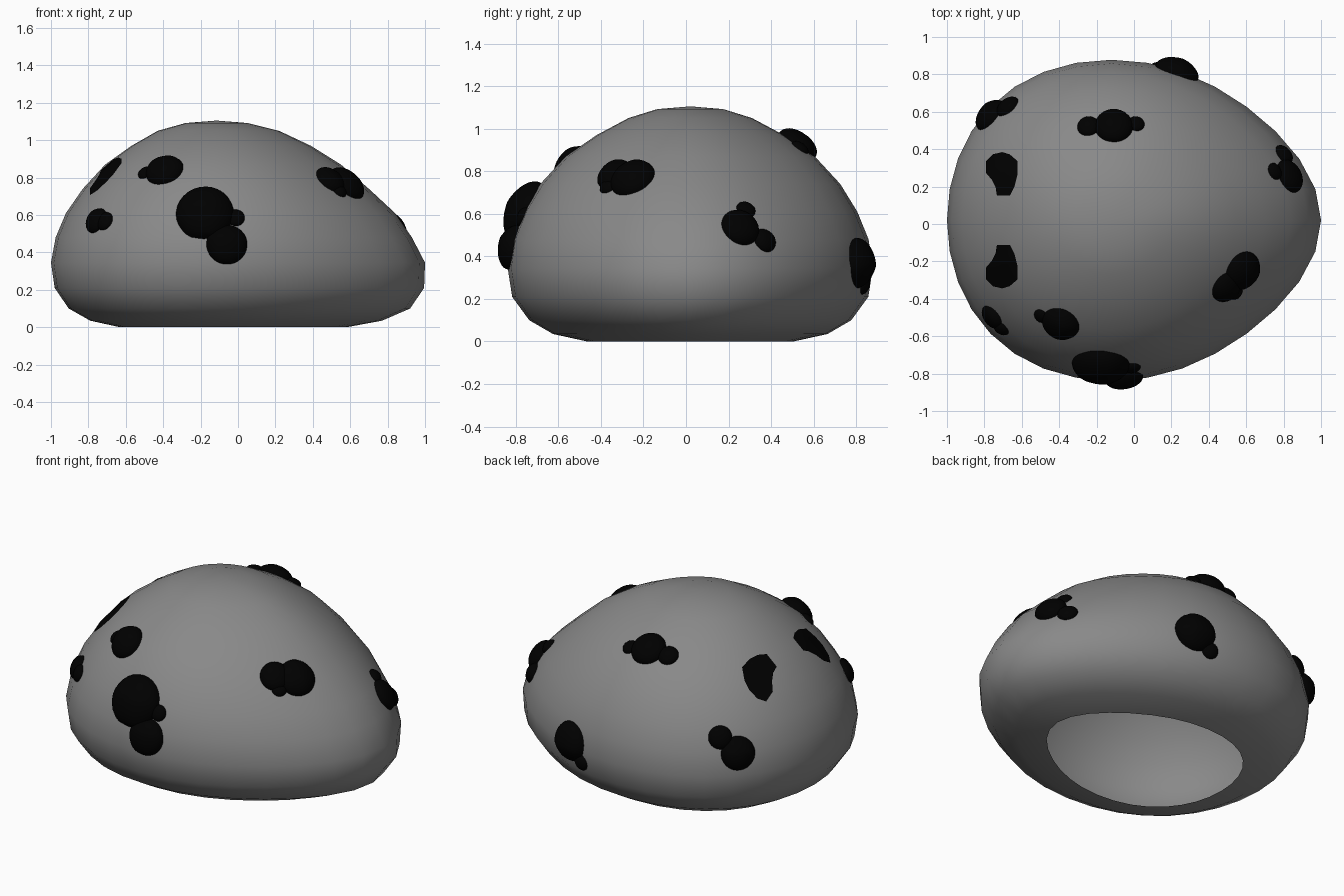
import bpy, bmesh
from math import sin, cos, pi, sqrt
from mathutils import Vector
from mathutils.bvhtree import BVHTree

if "Cube" in bpy.data.objects:
    bpy.data.objects.remove(bpy.data.objects["Cube"])


def material(name, v):
    m = bpy.data.materials.new(name)
    m.diffuse_color = (v, v, v, 1)
    m.use_nodes = True
    m.node_tree.nodes["Principled BSDF"].inputs["Base Color"].default_value = m.diffuse_color
    return m


black = material("black_spots", 0.0)
grey = material("grey_shell", 0.25)


def finish(name, bm, mat):
    mesh = bpy.data.meshes.new(name)
    bm.to_mesh(mesh)
    for p in mesh.polygons:
        p.use_smooth = True
    mesh.materials.append(mat)
    ob = bpy.data.objects.new(name, mesh)
    bpy.context.collection.objects.link(ob)
    return ob


# Hollow shell: rings of (z, left x, right x, half width), open underneath
RINGS = [(0, -.63, .58, .485), (.035, -.79, .77, .645), (.10, -.905, .92, .757),
         (.21, -.98, .995, .837), (.345, -1, 1, .858), (.48, -.975, .93, .838),
         (.61, -.92, .84, .785), (.74, -.83, .70, .705), (.87, -.71, .55, .585),
         (.97, -.57, .39, .44), (1.05, -.43, .22, .29), (1.092, -.28, .05, .155)]
N, MID = 32, 0.02


def ring_point(t, z, left, right, w):
    cx, a = (left + right) / 2, (right - left) / 2
    x = cx + a * cos(t) - (0.12 + cx) * sin(t) ** 2
    if cos(t) > 0:
        x -= 0.045 * a * sin(2 * t) ** 2
    return (x, MID + w * sin(t), z)


bm = bmesh.new()
rows = [[bm.verts.new(ring_point(2 * pi * i / N, *r)) for i in range(N)] for r in RINGS]
for lo, hi in zip(rows, rows[1:]):
    for i in range(N):
        j = (i + 1) % N
        bm.faces.new((lo[i], lo[j], hi[j], hi[i]))
apex = bm.verts.new((-.115, MID, 1.105))
for i in range(N):
    bm.faces.new((rows[-1][i], rows[-1][(i + 1) % N], apex))
bm.normal_update()
tree = BVHTree.FromBMesh(bm)
finish("shell", bm, grey)
bm.free()


def rings_to_mesh(name, center, rings):
    """Fan a centre point out through concentric rings."""
    bm = bmesh.new()
    c = bm.verts.new(center)
    vs = [[bm.verts.new(p) for p in ring] for ring in rings]
    n = len(vs[0])
    for i in range(n):
        j = (i + 1) % n
        bm.faces.new((c, vs[0][i], vs[0][j]))
        for a, b in zip(vs, vs[1:]):
            bm.faces.new((a[i], b[i], b[j], a[j]))
    bm.normal_update()
    if sum((f.normal for f in bm.faces), Vector()).dot(Vector(center) - Vector((0, 0, .4))) < 0:
        bmesh.ops.reverse_faces(bm, faces=bm.faces[:])
    finish(name, bm, black)
    bm.free()


# Domed round spots lying on the shell
def spot(name, pos, r):
    base, nrm, _, _ = tree.find_nearest(Vector(pos))
    u = nrm.orthogonal().normalized()
    v = nrm.cross(u)
    rings = []
    for k in range(1, 9):
        s = sin(k / 8 * pi / 2)
        h = 0.58 * r * sqrt(max(0, 1 - s * s))
        ring = []
        for i in range(28):
            t = 2 * pi * i / 28
            q = base + (u * cos(t) + v * sin(t)) * r * s
            ring.append(tree.find_nearest(q)[0] + nrm * (h + 0.001))
        rings.append(ring)
    rings_to_mesh(name, base + nrm * 0.58 * r, rings)


CLUSTERS = {
    "front_spot": [(-.18, -.79, .625, .157), (-.06, -.82, .445, .11), (-.01, -.79, .595, .048)],
    "upper_front_spot": [(-.385, -.52, .825, .104), (-.485, -.48, .81, .042)],
    "left_front_spot": [(-.76, -.5, .572, .072), (-.71, -.55, .565, .052)],
    "left_back_spot": [(-.75, .57, .47, .1), (-.67, .62, .56, .068)],
    "upper_back_spot": [(-.11, .51, .905, .103), (-.24, .51, .9, .06), (.01, .53, .9, .045)],
    "back_spot": [(.23, .81, .365, .122), (.14, .84, .27, .05)],
    "right_back_spot": [(.83, .255, .535, .094), (.79, .36, .47, .06), (.75, .28, .615, .047)],
    "right_front_spot": [(.58, -.25, .765, .11), (.49, -.335, .78, .088), (.54, -.365, .73, .045)],
}
for name, parts in CLUSTERS.items():
    for i, (x, y, z, r) in enumerate(parts):
        spot(f"{name}_{i + 1}", (x, y, z), r)

# Flat angular patches, mirrored across the middle
OUTLINE = [(-.785, .27), (-.755, .235), (-.735, .195), (-.728, .15), (-.66, .15), (-.635, .2),
           (-.62, .26), (-.62, .335), (-.66, .37), (-.70, .382), (-.75, .37), (-.785, .335)]


def drop(x, y):
    hit = tree.ray_cast(Vector((x, y, 3)), Vector((0, 0, -1)))
    return hit[0] + hit[1] * 0.007


for side, name in ((1, "back_patch"), (-1, "front_patch")):
    def at(x, y, s):
        px, py = -.69 + (x + .69) * s, .28 + (y - .28) * s
        return drop(px, MID + side * (py - MID))
    rings = [[at(x, y, k / 5) for x, y in OUTLINE] for k in range(1, 6)]
    rings_to_mesh(name, at(-.69, .28, 0), rings)
